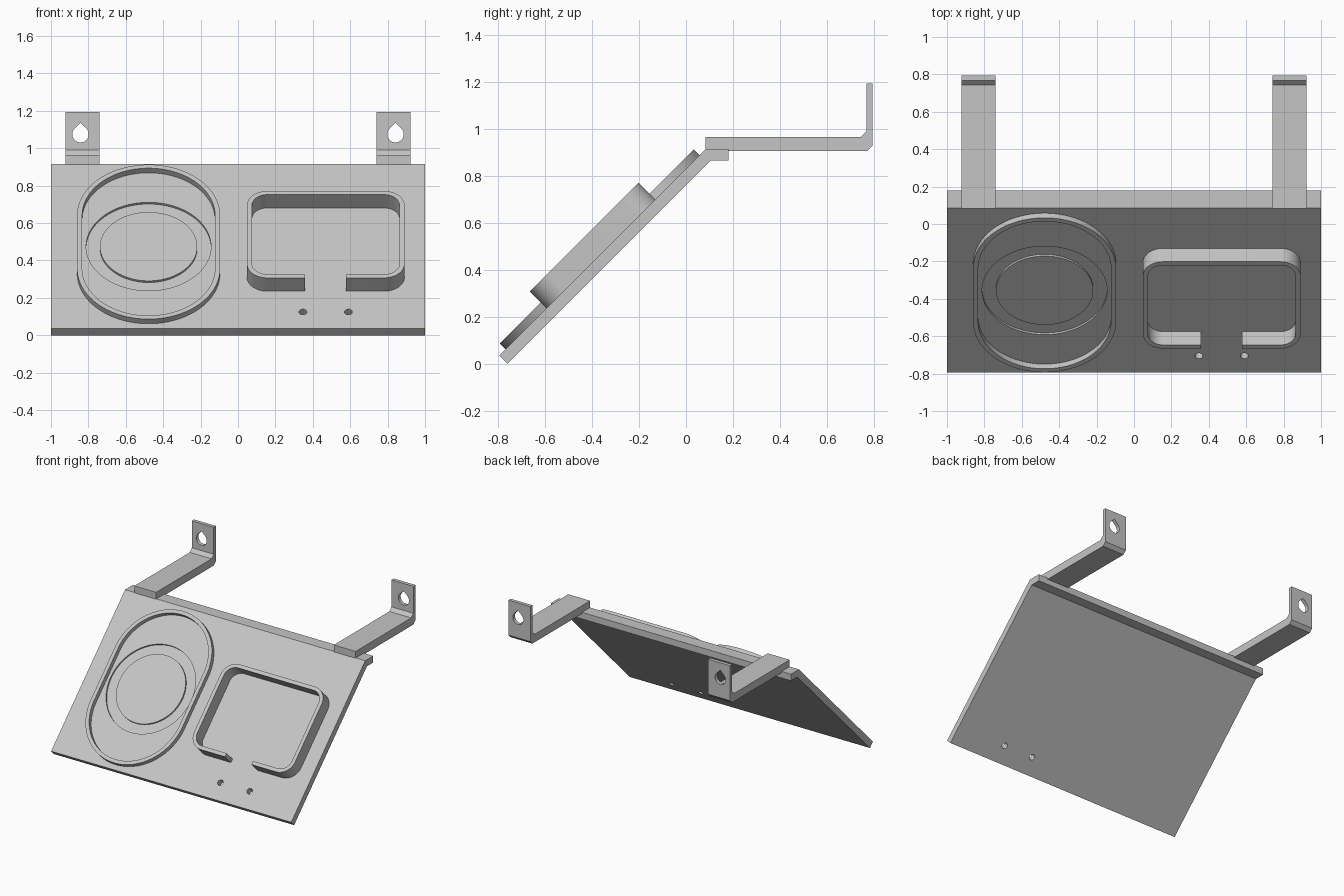
import bpy, bmesh
from math import sin, cos, pi, sqrt, radians
from mathutils import Matrix, Vector

if "Cube" in bpy.data.objects:
    bpy.data.objects.remove(bpy.data.objects["Cube"], do_unlink=True)

grey = bpy.data.materials.new("light grey")
grey.use_nodes = True
COLOUR = (0.56, 0.56, 0.56, 1)
grey.diffuse_color = COLOUR
grey.node_tree.nodes["Principled BSDF"].inputs["Base Color"].default_value = COLOUR


def frame(a, b, c, origin=(0, 0, 0)):
    """Matrix from three axes and an origin."""
    m = Matrix((a, b, c)).transposed().to_4x4()
    m.translation = Vector(origin)
    return m


S = sqrt(0.5)
SLOPE = frame((1, 0, 0), (0, S, S), (0, -S, S), (0, -0.795, 0.035))  # on the sloped face
SIDE = frame((0, 1, 0), (0, 0, 1), (1, 0, 0))                       # profile in y, z
FRONT = frame((1, 0, 0), (0, 0, 1), (0, -1, 0))                     # profile in x, z
MID = 0.622  # middle of the slope


def finish(name, bm, matrix):
    bmesh.ops.transform(bm, matrix=matrix, verts=bm.verts)
    bmesh.ops.recalc_face_normals(bm, faces=bm.faces)
    mesh = bpy.data.meshes.new(name)
    bm.to_mesh(mesh)
    bm.free()
    mesh.materials.append(grey)
    obj = bpy.data.objects.new(name, mesh)
    bpy.context.collection.objects.link(obj)
    return obj


def prism(name, points, low, high, matrix):
    """Extrude an outline between two heights."""
    bm = bmesh.new()
    a = [bm.verts.new((x, y, low)) for x, y in points]
    b = [bm.verts.new((x, y, high)) for x, y in points]
    bm.faces.new(a)
    bm.faces.new(b)
    for i in range(len(a)):
        j = (i + 1) % len(a)
        bm.faces.new((a[i], a[j], b[j], b[i]))
    return finish(name, bm, matrix)


def wall(name, outer, inner, low, high, closed=True):
    """Wall between two matching outlines on the slope."""
    bm = bmesh.new()
    rows = [[bm.verts.new(q) for q in ((*o, low), (*o, high), (*i, high), (*i, low))]
            for o, i in zip(outer, inner)]
    n = len(rows)
    for k in range(n if closed else n - 1):
        p, q = rows[k], rows[(k + 1) % n]
        for s in range(4):
            t = (s + 1) % 4
            bm.faces.new((p[s], q[s], q[t], p[t]))
    if not closed:
        bm.faces.new(rows[0])
        bm.faces.new(rows[-1])
    return finish(name, bm, SLOPE)


def circle(cx, cy, r, n=96):
    return [(cx + r * cos(2 * pi * i / n), cy + r * sin(2 * pi * i / n)) for i in range(n)]


def rounded(cx, cy, hx, hy, r, n=24):
    """Rounded rectangle, anticlockwise from the lower right corner."""
    pts = []
    for k, (sx, sy) in enumerate(((1, -1), (1, 1), (-1, 1), (-1, -1))):
        for i in range(n + 1):
            a = pi / 2 * (k - 1 + i / n)
            pts.append((cx + sx * (hx - r) + r * cos(a), cy + sy * (hy - r) + r * sin(a)))
    return pts


def cut(obj, cutters):
    for c in cutters:
        mod = obj.modifiers.new("cut", 'BOOLEAN')
        mod.operation = 'DIFFERENCE'
        mod.solver = 'EXACT'
        mod.object = c
    deps = bpy.context.evaluated_depsgraph_get()
    mesh = bpy.data.meshes.new_from_object(obj.evaluated_get(deps))
    obj.modifiers.clear()
    obj.data = mesh
    for c in cutters:
        bpy.data.objects.remove(c, do_unlink=True)


# Sloped plate with a level flange along its top edge
plate = prism("sloped_plate", [(-0.795, 0.035), (0.085, 0.915), (0.18, 0.915),
                               (0.18, 0.865), (0.105, 0.865), (-0.76, 0)], -1, 1, SIDE)

# Shallow ring groove and two through holes
OVAL_X = -0.478
groove = wall("groove_cutter", circle(OVAL_X, MID, 0.334), circle(OVAL_X, MID, 0.26), -0.013, 0.03)
holes = [prism("hole_cutter", circle(x, 0.127, 0.021, 32), -0.1, 0.1, SLOPE)
         for x in (0.347, 0.59)]
cut(plate, [groove] + holes)

# Low oval rim
parts = [plate]
RIM = 0.027
parts.append(wall("oval_rim", rounded(OVAL_X, MID, 0.382, 0.584, 0.3819, 48),
                  rounded(OVAL_X, MID, 0.382 - RIM, 0.584 - RIM, 0.3819 - RIM, 48), -0.01, 0.035))

# Tall rounded rim with a gap in its lower side
def gapped(inset):
    hy = 0.328 - inset
    pts = rounded(0.469, 0.612, 0.421 - inset, hy, 0.107 - inset)
    return [(0.578, 0.612 - hy)] + pts + [(0.358, 0.612 - hy)]

parts.append(wall("rounded_rim", gapped(0), gapped(RIM), -0.01, 0.101, closed=False))

# Two hanging arms with teardrop holes
ARM = [(0.083, 0.908), (0.16, 0.905), (0.77, 0.905), (0.795, 0.93), (0.795, 1.193),
       (0.768, 1.193), (0.768, 0.99), (0.743, 0.965), (0.083, 0.965)]
for side, label in ((1, "left"), (-1, "right")):
    arm = prism(label + "_arm", ARM, side * 0.74, side * 0.922, SIDE)
    cx, cz, r = side * 0.842, 1.075, 0.044
    drop = [(cx, cz + r * sqrt(2))]
    drop += [(cx + r * cos(a), cz + r * sin(a))
             for a in (radians(135 + 270 * i / 36) for i in range(37))]
    cut(arm, [prism("drop_cutter", drop, -0.9, -0.7, FRONT)])
    parts.append(arm)

# Smooth the curved walls and keep hard edges
bpy.ops.object.select_all(action='DESELECT')
for p in parts:
    p.select_set(True)
bpy.context.view_layer.objects.active = plate
bpy.ops.object.shade_smooth_by_angle(angle=radians(30))
